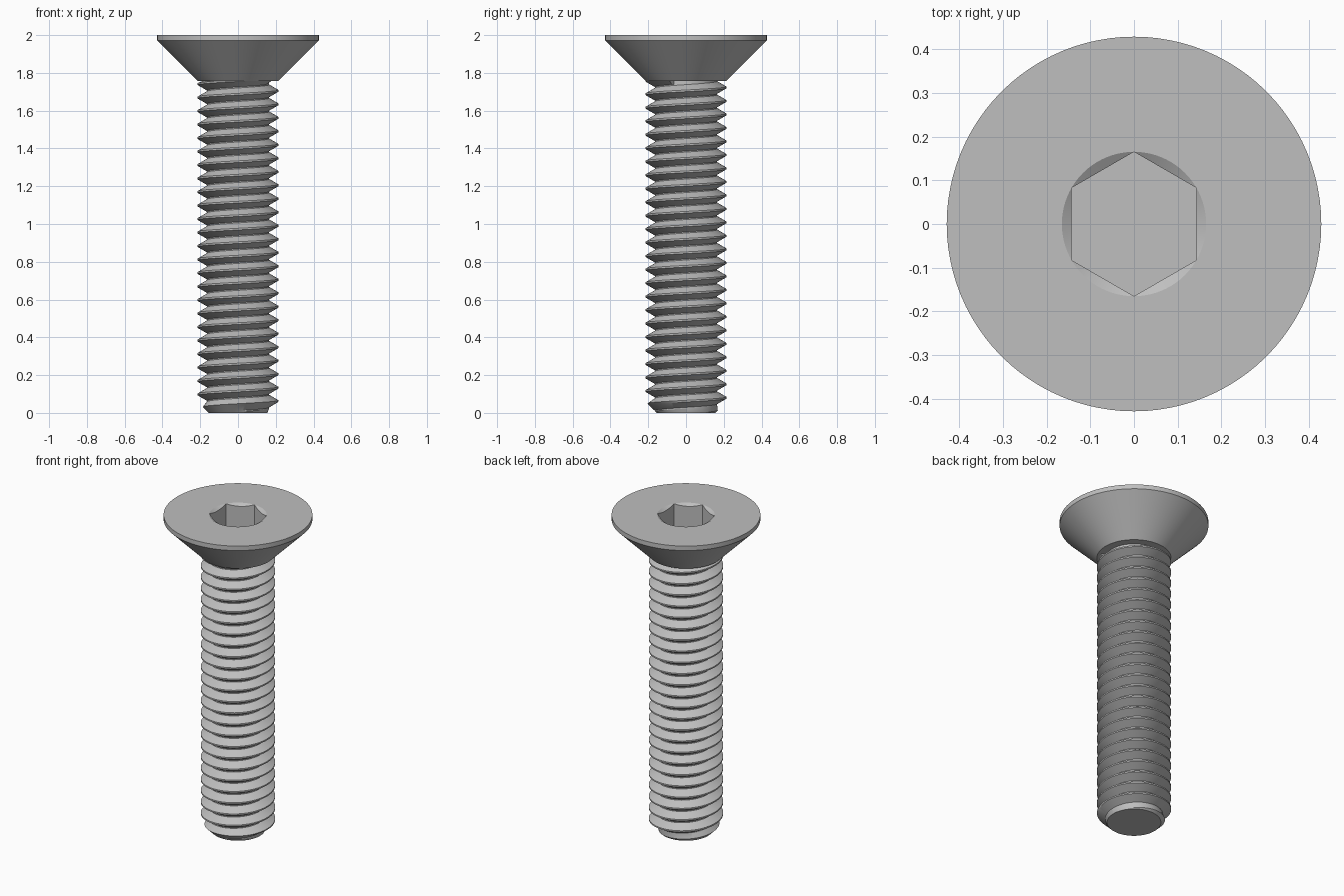
import bpy, bmesh
from math import sin, cos, pi, tau

cube = bpy.data.objects.get("Cube")
if cube:
    bpy.data.objects.remove(cube)

N = 96                    # segments around the axis
TOP = 2.0
HEAD_R = 0.4286
THREAD_R, ROOT_R = 0.214, 0.165
PITCH = 1 / 14
PHASE = 0.87
HEAD_BASE = 1.757
TIP_R = 0.155
FLAT_R = 0.143            # centre to flat of the hex socket
CORNER_R = FLAT_R / cos(pi / 6)

steel = bpy.data.materials.new("grey steel")
steel.use_nodes = True
grey = (0.52, 0.52, 0.52, 1)
steel.diffuse_color = grey
bsdf = steel.node_tree.nodes["Principled BSDF"]
bsdf.inputs["Base Color"].default_value = grey


def skin(name, rings):
    """Skin a stack of rings; each ring maps an angle to (radius, height)."""
    bm = bmesh.new()
    grid = []
    for ring in rings:
        row = []
        for i in range(N + 1):
            a = tau * i / N
            r, z = ring(a)
            row.append(bm.verts.new((r * cos(a), r * sin(a), z)))
        grid.append(row)
    for low, high in zip(grid, grid[1:]):
        for i in range(N):
            bm.faces.new((low[i], low[i + 1], high[i + 1], high[i]))
    bmesh.ops.remove_doubles(bm, verts=bm.verts, dist=1e-5)
    # Cap both open ends
    bmesh.ops.holes_fill(bm, edges=[e for e in bm.edges if e.is_boundary], sides=0)
    bmesh.ops.recalc_face_normals(bm, faces=bm.faces)
    mesh = bpy.data.meshes.new(name)
    bm.to_mesh(mesh)
    bm.free()
    mesh.materials.append(steel)
    obj = bpy.data.objects.new(name, mesh)
    bpy.context.collection.objects.link(obj)
    bpy.ops.object.select_all(action="DESELECT")
    obj.select_set(True)
    bpy.context.view_layer.objects.active = obj
    bpy.ops.object.shade_smooth_by_angle(angle=pi / 8)
    return obj


def circle(r, z):
    return lambda a: (r, z)


def hex_radius(a):
    return FLAT_R / cos((a + pi / 6) % (pi / 3) - pi / 6)


def socket_edge(a):
    r = hex_radius(a)
    return r, TOP - (CORNER_R - r) * 0.62


def socket_floor(a):
    return hex_radius(a), TOP - 0.157


def helix(turn, offset, radius):
    """One helical line of the thread, trimmed by the tip chamfer and head."""
    def ring(a):
        z = PITCH * (turn + offset + PHASE + a / tau)
        if z <= 0:
            return TIP_R, 0
        if z >= HEAD_BASE + 0.01:
            return ROOT_R, HEAD_BASE + 0.01
        return min(radius, TIP_R + z), z
    return ring


# Countersunk head with chamfered hex socket
skin("countersunk_head", [
    circle(THREAD_R, HEAD_BASE),
    circle(HEAD_R, HEAD_BASE + HEAD_R - THREAD_R),
    circle(HEAD_R, TOP),
    circle(CORNER_R, TOP),
    socket_edge,
    socket_floor,
])

# Threaded shaft: root, crest, crest, root on every turn
profile = [(-0.46, ROOT_R), (-0.0625, THREAD_R), (0.0625, THREAD_R), (0.46, ROOT_R)]
skin("threaded_shaft", [helix(turn, offset, radius)
                        for turn in range(-3, 27)
                        for offset, radius in profile])
